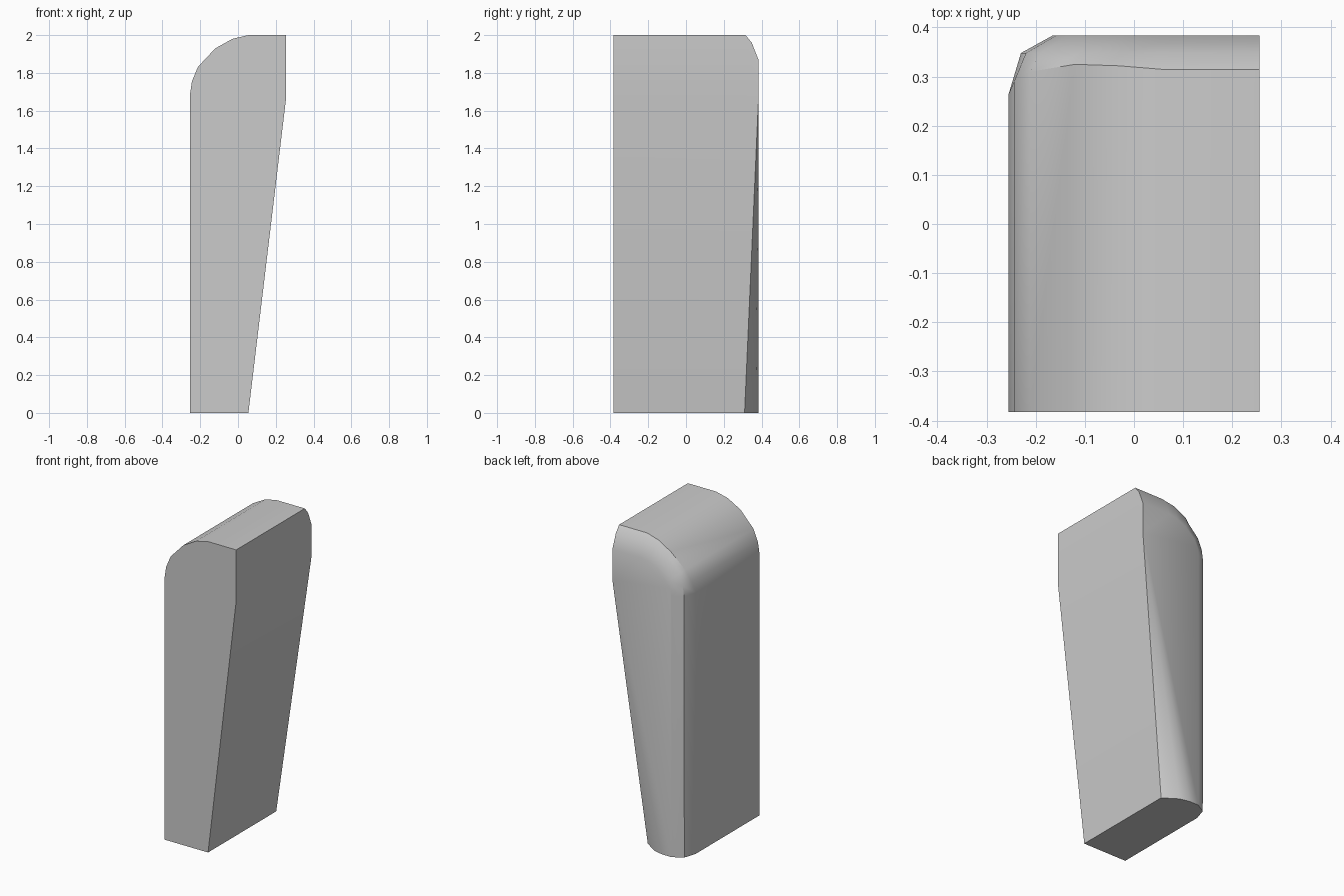
import bpy, bmesh, math

cube = bpy.data.objects.get("Cube")
if cube:
    bpy.data.objects.remove(cube)

FRONT, BACK = -0.383, 0.384
CX, CZ = 0.055, 1.68          # centre of the rounded shoulder


def column(x, z, side_y, mid, back):
    """Four points: front edge, start of rounding, middle of rounding, back face."""
    return [(x, FRONT, z), (x, side_y, z), mid, back]


def shoulder(x, z, side_y):
    """Column on the rounded shoulder, rounded in towards the shoulder centre."""
    def pull(sx, sz, y):
        return (CX + (x - CX) * sx, y, CZ + (z - CZ) * sz)
    return column(x, z, side_y, pull(0.92, 0.875, 0.348), pull(0.71, 0.59, BACK))


# Outline of the wedge, clockwise from the bottom of the slanted side
tip = (0.255, BACK, 1.67)
columns = [
    column(0.055, 0, 0.31, (-0.035, 0.37, 0), (-0.1, BACK, 0)),
    column(-0.255, 0, 0.265, (-0.23, 0.346, 0), (-0.165, BACK, 0)),
    shoulder(-0.255, 1.68, 0.265),
    shoulder(-0.244, 1.755, 0.29),
    shoulder(-0.212, 1.832, 0.31),
    shoulder(-0.12, 1.93, 0.325),
    shoulder(-0.03, 1.98, 0.322),
    shoulder(0.055, 2, 0.315),
    column(0.255, 2, 0.315, (0.255, 0.348, 1.96), (0.255, BACK, 1.869)),
    column(0.255, 1.67, BACK, tip, tip),
]

bm = bmesh.new()
rows = [[bm.verts.new(p) for p in col] for col in columns]
for i, a in enumerate(rows):
    b = rows[(i + 1) % len(rows)]
    for k in range(3):
        bm.faces.new((a[k], a[k + 1], b[k + 1], b[k]))
bm.faces.new([r[0] for r in rows])
bm.faces.new([r[3] for r in rows])
bmesh.ops.remove_doubles(bm, verts=bm.verts, dist=0.0005)
bmesh.ops.recalc_face_normals(bm, faces=bm.faces)

mesh = bpy.data.meshes.new("wedge_block")
bm.to_mesh(mesh)
bm.free()
block = bpy.data.objects.new("wedge_block", mesh)
bpy.context.collection.objects.link(block)

# Plain grey
grey = bpy.data.materials.new("light_grey")
grey.use_nodes = True
colour = (0.6, 0.6, 0.6, 1)
grey.diffuse_color = colour
grey.node_tree.nodes["Principled BSDF"].inputs["Base Color"].default_value = colour
mesh.materials.append(grey)

# Soft rounding, crisp outline
bpy.context.view_layer.objects.active = block
block.select_set(True)
bpy.ops.object.shade_smooth_by_angle(angle=math.radians(38))
